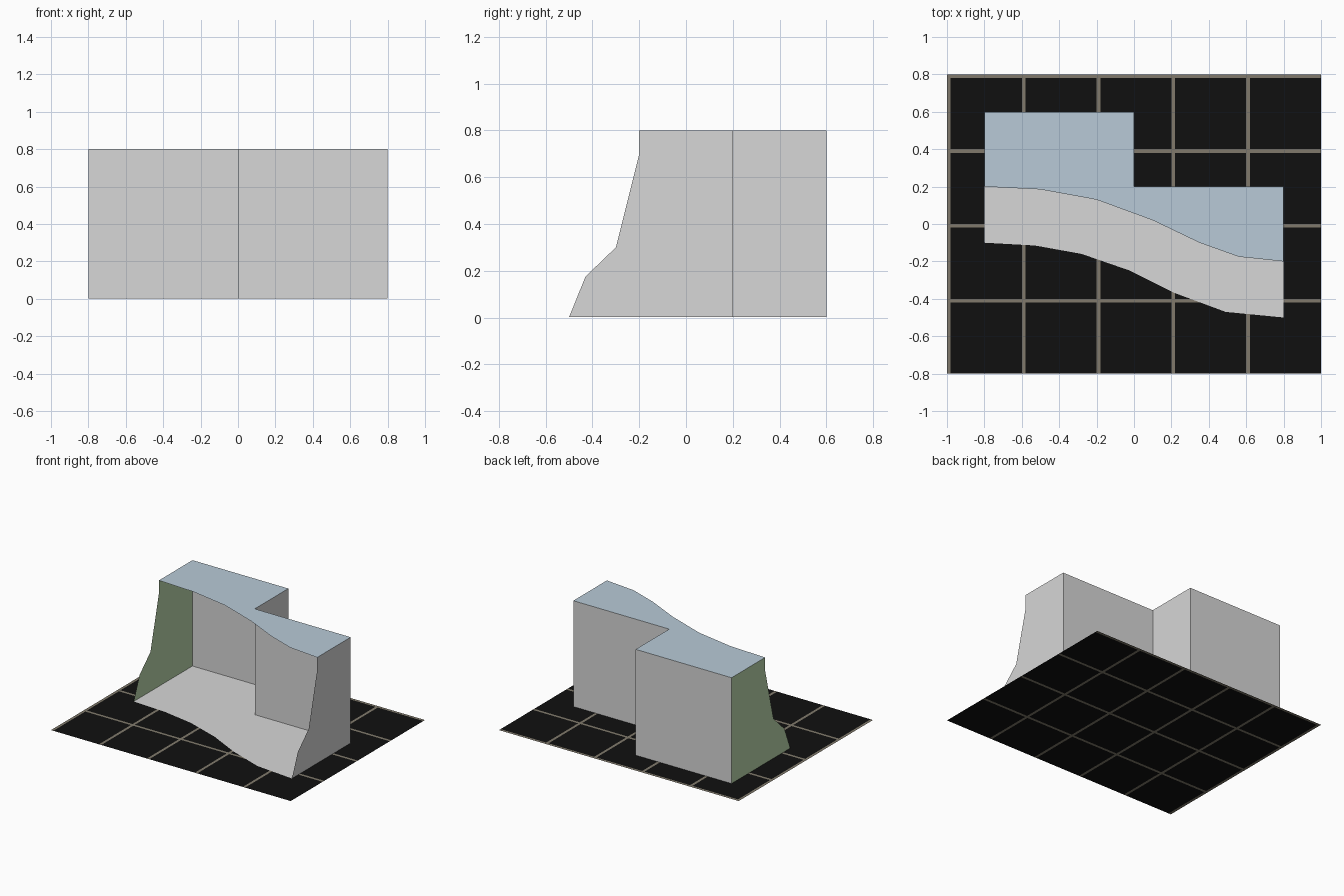
import bpy
import bmesh

if "Cube" in bpy.data.objects:
    bpy.data.objects.remove(bpy.data.objects["Cube"])


def material(name, rgb):
    m = bpy.data.materials.new(name)
    m.diffuse_color = (*rgb, 1)
    m.use_nodes = True
    m.node_tree.nodes["Principled BSDF"].inputs["Base Color"].default_value = m.diffuse_color
    return m


GREY = material("light grey", (0.68, 0.68, 0.68))
BLUE = material("pale blue", (0.48, 0.59, 0.68))
GREEN = material("sage green", (0.50, 0.68, 0.41))
BLACK = material("black tile", (0.005, 0.005, 0.005))
GROUT = material("tile grout", (0.22, 0.195, 0.15))


def sheet(name, polygons, mats):
    """Thin surface object made from a list of polygons."""
    bm = bmesh.new()
    for poly in polygons:
        bm.faces.new([bm.verts.new(p) for p in poly])
    bmesh.ops.remove_doubles(bm, verts=bm.verts, dist=1e-5)
    me = bpy.data.meshes.new(name)
    bm.to_mesh(me)
    bm.free()
    for m in mats:
        me.materials.append(m)
    ob = bpy.data.objects.new(name, me)
    bpy.context.collection.objects.link(ob)
    return ob


W, H, FLOOR = 0.8, 0.8, 0.002

# Front edges of the counter top and of its floor
top_curve = [(-W, 0.2), (-0.5, 0.185), (-0.2, 0.13), (0.1, 0.02),
             (0.35, -0.1), (0.56, -0.175), (W, -0.2)]
floor_curve = [(-W, -0.1), (-0.53, -0.115), (-0.28, -0.16), (-0.02, -0.25),
               (0.22, -0.37), (0.49, -0.47), (W, -0.5)]
# Stepped back outline, right to left
back = [(W, 0.2), (0, 0.2), (0, 0.6), (-W, 0.6)]

sheet("counter_top", [[(x, y, H) for x, y in top_curve + back]], [BLUE])
sheet("counter_floor", [[(x, y, FLOOR) for x, y in floor_curve + back]], [GREY])

# Back walls following the step
sheet("back_walls", [[(*a, FLOOR), (*b, FLOOR), (*b, H), (*a, H)]
                     for a, b in zip(back, back[1:])], [GREY])

# End walls share one front profile, measured from the top front corner
profile = [(-0.3, FLOOR), (-0.23, 0.175), (-0.1, 0.3), (0, 0.7), (0, H)]


def end_wall(name, x, offset, depth, mat):
    pts = [(x, offset + y, z) for y, z in profile]
    pts += [(x, depth, H), (x, depth, FLOOR)]
    if x > 0:
        pts.reverse()
    sheet(name, [pts], [mat])


end_wall("right_wall", W, -0.2, 0.2, GREY)
end_wall("left_wall", -W, 0.2, 0.6, GREEN)

# Tiled ground sheet: narrow grid strips are grout, the rest is black
G = 0.02
xs = sorted([-1 + 0.4 * i for i in range(6)] + [-1 + 0.4 * i + G for i in range(5)])
ys = sorted([-0.8 + 0.4 * i for i in range(5)] + [0.8 - 0.4 * i - G for i in range(4)])
cells = [[(a, c, 0), (b, c, 0), (b, d, 0), (a, d, 0)]
         for a, b in zip(xs, xs[1:]) for c, d in zip(ys, ys[1:])]
ground = sheet("tiled_base", cells, [BLACK, GROUT])
for f in ground.data.polygons:
    co = [ground.data.vertices[v].co for v in f.vertices]
    size = [max(c[i] for c in co) - min(c[i] for c in co) for i in (0, 1)]
    f.material_index = 1 if min(size) < 0.1 else 0
